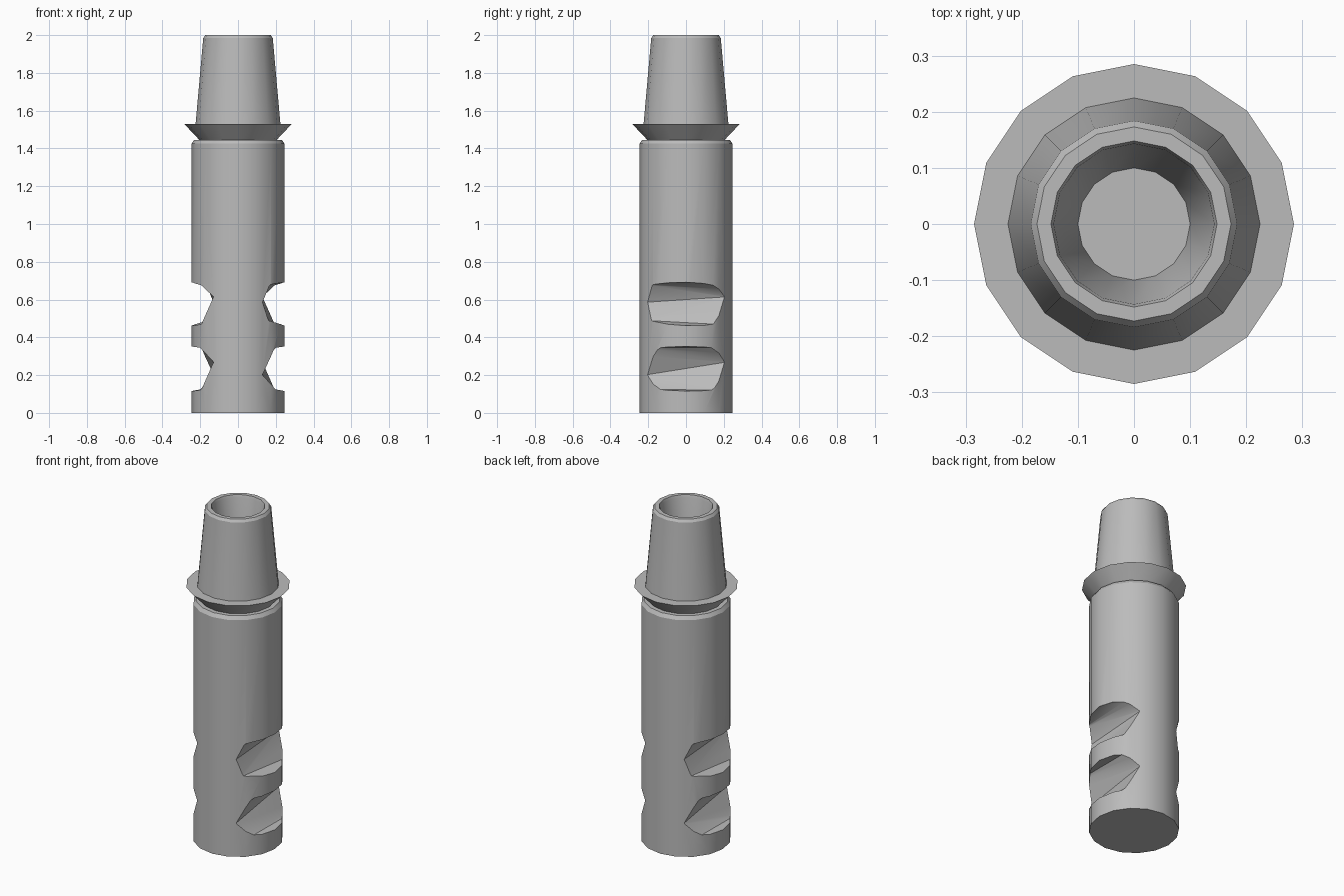
import bpy, bmesh
from math import cos, sin, pi, radians
from mathutils import Vector

if "Cube" in bpy.data.objects:
    bpy.data.objects.remove(bpy.data.objects["Cube"], do_unlink=True)

SIDES = 16

steel = bpy.data.materials.new("grey_steel")
steel.use_nodes = True
grey = (0.5, 0.5, 0.5, 1)
steel.diffuse_color = grey
steel.node_tree.nodes["Principled BSDF"].inputs["Base Color"].default_value = grey


def make_object(name, bm):
    bmesh.ops.recalc_face_normals(bm, faces=bm.faces)
    mesh = bpy.data.meshes.new(name)
    bm.to_mesh(mesh)
    bm.free()
    obj = bpy.data.objects.new(name, mesh)
    bpy.context.collection.objects.link(obj)
    mesh.materials.append(steel)
    return obj


def smooth(obj, angle=30):
    bpy.ops.object.select_all(action="DESELECT")
    obj.select_set(True)
    bpy.context.view_layer.objects.active = obj
    bpy.ops.object.shade_smooth_by_angle(angle=radians(angle))


def lathe(name, profile, sides=SIDES):
    """Revolve (radius, height) points about z and cap both ends."""
    bm = bmesh.new()
    rings = [[bm.verts.new((r * cos(2 * pi * i / sides), r * sin(2 * pi * i / sides), z))
              for i in range(sides)] for r, z in profile]
    for low, high in zip(rings, rings[1:]):
        for i in range(sides):
            j = (i + 1) % sides
            bm.faces.new((low[i], low[j], high[j], high[i]))
    bm.faces.new(rings[0])
    bm.faces.new(rings[-1])
    return make_object(name, bm)


def port_cutter(name, front, back, turn):
    """Skewed V-shaped wedge between two (x, z) sections, on one side of the body."""
    bm = bmesh.new()
    for section, y in ((front, -0.22), (back, 0.22)):
        for x, z in section:
            bm.verts.new(Vector((x * turn, y * turn, z)))
    bmesh.ops.convex_hull(bm, input=bm.verts)
    return make_object(name, bm)


# Main cylinder with a chamfered shoulder
body = lathe("brake_body", [(0.246, 0), (0.246, 1.425), (0.232, 1.446)])

# Upper and lower gas ports, repeated by a half turn on the other side
ports = {
    "upper_port": ([(0.3, 0.70), (0.17, 0.68), (0.13, 0.585), (0.16, 0.49), (0.3, 0.455)],
                   [(0.3, 0.70), (0.2, 0.675), (0.13, 0.615), (0.2, 0.466), (0.3, 0.455)]),
    "lower_port": ([(0.3, 0.36), (0.2, 0.345), (0.13, 0.2), (0.2, 0.125), (0.3, 0.11)],
                   [(0.3, 0.36), (0.2, 0.345), (0.13, 0.27), (0.2, 0.12), (0.3, 0.11)]),
}
for name, (front, back) in ports.items():
    for turn in (1, -1):
        cutter = port_cutter(name + "_cutter", front, back, turn)
        cutter.hide_render = True
        mod = body.modifiers.new(name, "BOOLEAN")
        mod.operation = "DIFFERENCE"
        mod.solver = "EXACT"
        mod.object = cutter
        bpy.context.view_layer.objects.active = body
        bpy.ops.object.modifier_apply(modifier=mod.name)
        bpy.data.objects.remove(cutter, do_unlink=True)
smooth(body)

# Flared collar between the body and the socket
collar = lathe("flared_collar", [(0.2, 1.44), (0.285, 1.53)])
smooth(collar)

# Tapered socket with a rounded rim and a blind bore
socket = lathe("tapered_socket", [(0.225, 1.525), (0.184, 1.985), (0.173, 2.0),
                                  (0.148, 2.0), (0.143, 1.985), (0.1, 1.55)])
smooth(socket)
